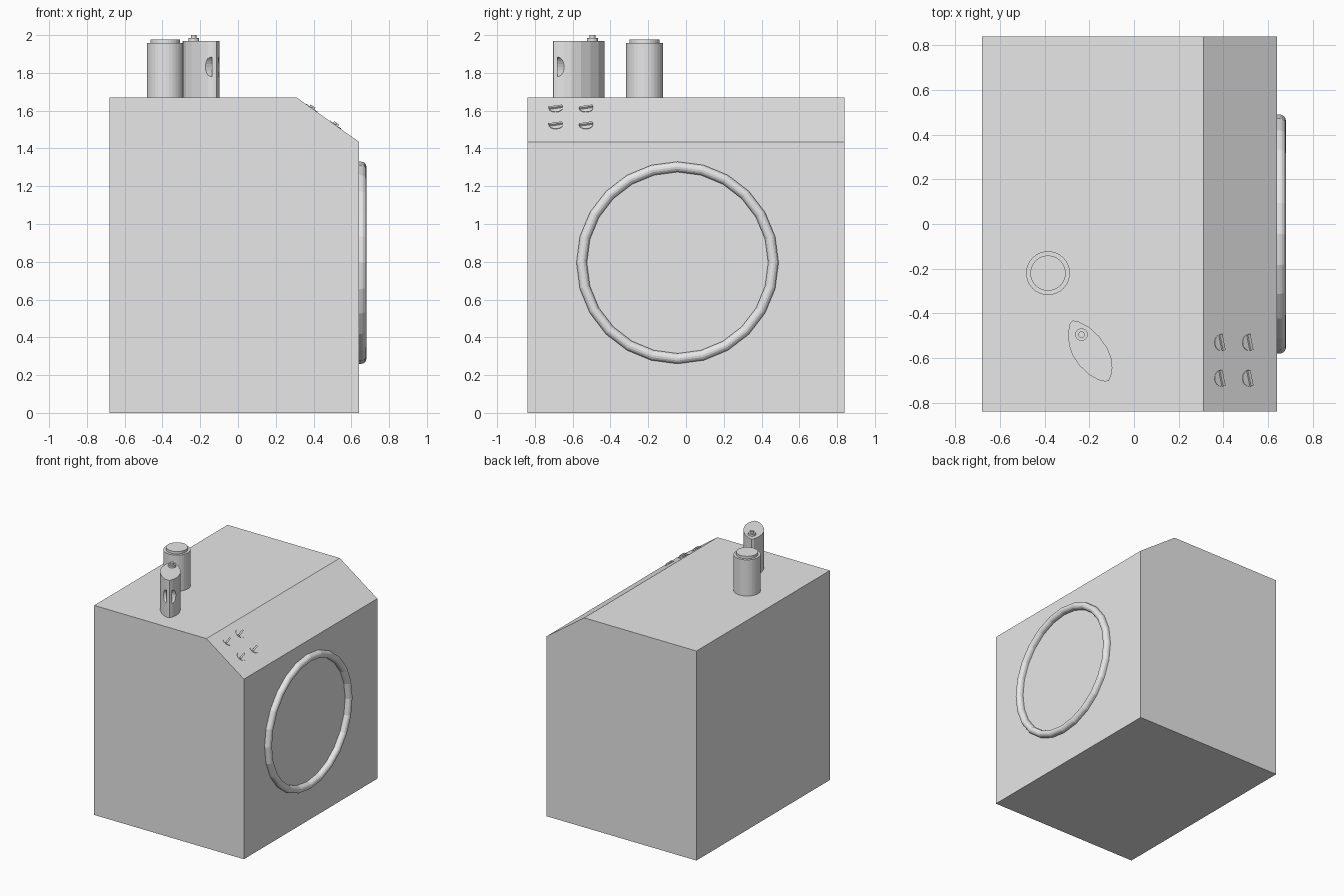
import bpy, bmesh
from math import sin, cos, pi, radians
from mathutils import Matrix, Vector

if "Cube" in bpy.data.objects:
    bpy.data.objects.remove(bpy.data.objects["Cube"], do_unlink=True)

grey = bpy.data.materials.new("light_grey")
grey.use_nodes = True
grey.diffuse_color = (0.8, 0.8, 0.8, 1)
grey.node_tree.nodes["Principled BSDF"].inputs["Base Color"].default_value = (0.8, 0.8, 0.8, 1)


def finish(name, bm, matrix=Matrix()):
    bmesh.ops.recalc_face_normals(bm, faces=bm.faces)
    mesh = bpy.data.meshes.new(name)
    bm.to_mesh(mesh)
    bm.free()
    mesh.materials.append(grey)
    obj = bpy.data.objects.new(name, mesh)
    obj.matrix_world = matrix
    bpy.context.collection.objects.link(obj)
    return obj


def prism(name, points, offset, matrix=Matrix()):
    """Extrude a closed outline of 3D points along an offset."""
    bm = bmesh.new()
    face = bm.faces.new([bm.verts.new(p) for p in points])
    new = bmesh.ops.extrude_face_region(bm, geom=[face])["geom"]
    bmesh.ops.translate(bm, verts=[v for v in new if isinstance(v, bmesh.types.BMVert)],
                        vec=Vector(offset))
    return finish(name, bm, matrix)


def lathe(name, profile, steps, matrix):
    """Spin a (radius, height) outline around local z; closes on itself."""
    bm = bmesh.new()
    verts = [bm.verts.new((r, 0, h)) for r, h in profile]
    edges = [bm.edges.new(pair) for pair in zip(verts, verts[1:])]
    bmesh.ops.spin(bm, geom=verts + edges, cent=(0, 0, 0), axis=(0, 0, 1),
                   angle=2 * pi, steps=steps, use_merge=True)
    bmesh.ops.remove_doubles(bm, verts=bm.verts, dist=0.0001)
    return finish(name, bm, matrix)


# Cabinet with sloped control panel
TOP = 1.67
side = [(-0.68, 0), (0.64, 0), (0.64, 1.435), (0.31, TOP), (-0.68, TOP)]
prism("cabinet", [(x, -0.84, z) for x, z in side], (0, 1.68, 0))

# Door ring: straight walls with a rounded lip
arc = [(0.5075 + 0.0275 * cos(i * pi / 8), 0.0125 + 0.0275 * sin(i * pi / 8)) for i in range(9)]
ring_profile = [(0.535, 0)] + arc + [(0.48, 0)]
lathe("door_ring", ring_profile, 24,
      Matrix.Translation((0.64, -0.045, 0.795)) @ Matrix.Rotation(pi / 2, 4, 'Y'))

# Round canister with a lid
lathe("canister", [(0, 0), (0.098, 0), (0.098, 0.288), (0.079, 0.288), (0.079, 0.308), (0, 0.308)],
      32, Matrix.Translation((-0.385, -0.22, TOP)))

# Leaf-shaped bottle
leaf = [(-0.275, -0.432), (-0.25, -0.436), (-0.20, -0.462), (-0.155, -0.505), (-0.12, -0.555),
        (-0.10, -0.605), (-0.097, -0.645), (-0.103, -0.68), (-0.113, -0.702), (-0.13, -0.705),
        (-0.16, -0.698), (-0.20, -0.675), (-0.245, -0.633), (-0.275, -0.588), (-0.291, -0.54),
        (-0.295, -0.49), (-0.288, -0.448)]
bottle = prism("bottle", [(x, y, TOP) for x, y in leaf], (0, 0, 0.298))

# Half-round grip slot through the bottle's narrow end
axis = Vector((0.524, -0.852, 0))
across = Vector((0.852, 0.524, 0))
slot = []
for i in range(11):
    a = -pi / 2 + pi * i / 10
    slot.append(axis * (0.526 - 0.028 * cos(a)) + across * -0.75 + Vector((0, 0, 1.832 + 0.052 * sin(a))))
cutter = prism("grip_cutter", slot, across * 1.0)
cutter.hide_render = True
cutter.hide_viewport = True
cutter.display_type = 'WIRE'
cut = bottle.modifiers.new("grip_slot", 'BOOLEAN')
cut.operation = 'DIFFERENCE'
cut.solver = 'EXACT'
cut.object = cutter

# Bottle nozzle
lathe("nozzle", [(0, 0), (0.028, 0), (0.028, 0.016), (0.015, 0.016), (0.015, 0.032), (0, 0.032)],
      16, Matrix.Translation((-0.235, -0.495, TOP + 0.298)))

# Control knobs: thin discs with a raised, slightly turned grip
slope = Vector((0.33, 0, -0.235)).normalized()
normal = Vector((0.235, 0, 0.33)).normalized()
panel = Matrix((slope, Vector((0, 1, 0)), normal)).transposed().to_4x4()
for row, x in (("upper", 0.39), ("lower", 0.515)):
    for col, y in (("front", -0.69), ("rear", -0.53)):
        place = (Matrix.Translation((x, y, TOP - (x - 0.31) * 0.712)) @ panel
                 @ Matrix.Rotation(radians(14), 4, 'Z'))
        lathe(f"{row}_{col}_knob", [(0, -0.005), (0.037, -0.005), (0.037, 0.003), (0, 0.003)], 20, place)
        grip = [(-0.007, -0.036, 0), (0.007, -0.036, 0), (0.007, 0.036, 0), (-0.007, 0.036, 0)]
        prism(f"{row}_{col}_knob_grip", grip, (0, 0, 0.013), place)
